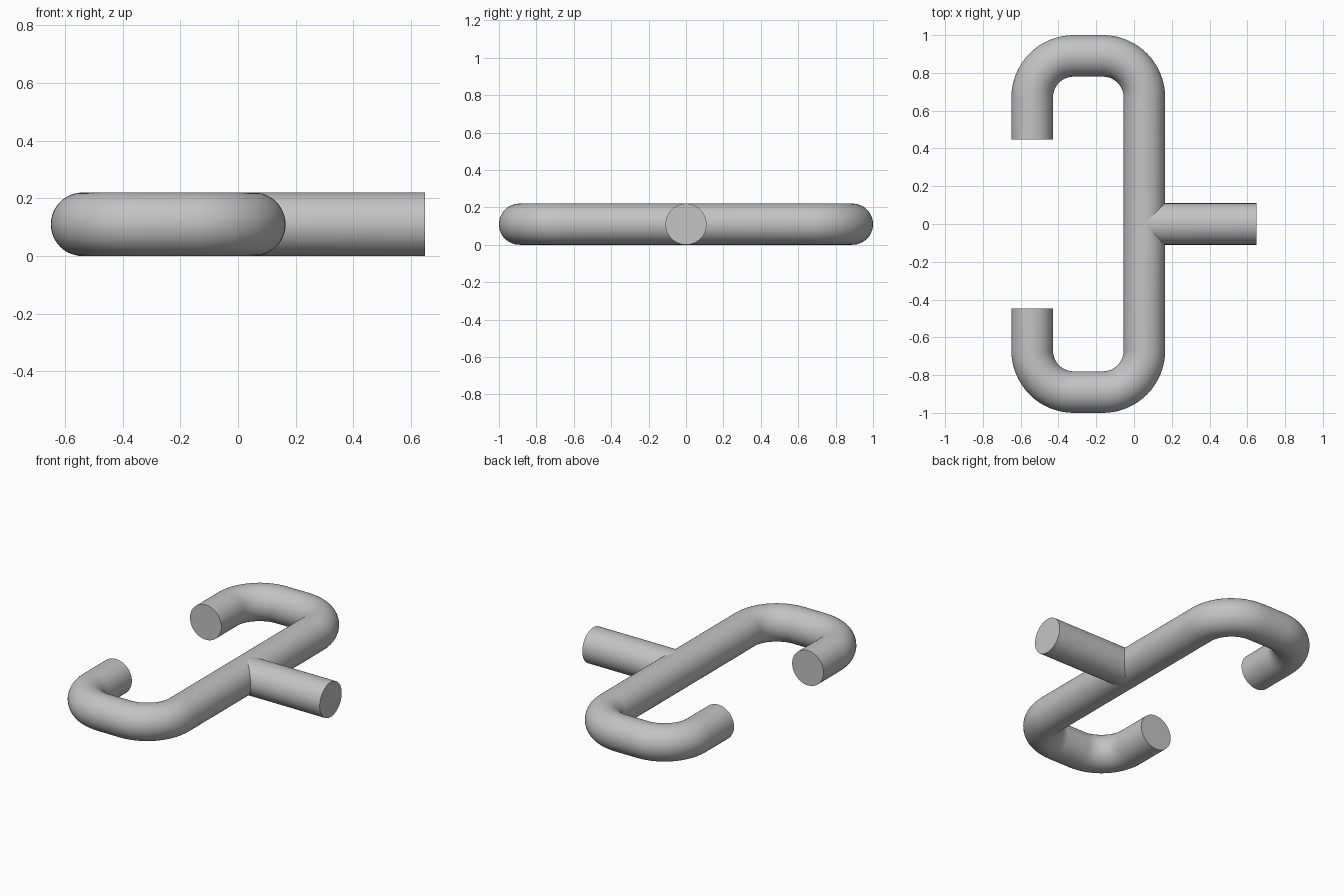
import bpy, bmesh, math
from mathutils import Vector

if "Cube" in bpy.data.objects:
    bpy.data.objects.remove(bpy.data.objects["Cube"])

R = 0.11          # tube radius
BEND = 0.22       # bend radius on the centre line
X_BAR, X_HOOK = 0.055, -0.539
Y_TOP, Y_END, X_END = 0.89, 0.447, 0.648
SEG, STEPS = 48, 16

steel = bpy.data.materials.new("grey_steel")
steel.diffuse_color = (0.55, 0.55, 0.55, 1)
steel.use_nodes = True
steel.node_tree.nodes["Principled BSDF"].inputs["Base Color"].default_value = steel.diffuse_color


def sweep(bm, path):
    """Sweep a circle along (x, y, heading) stations; return the rings."""
    rings = []
    for x, y, h in path:
        side = Vector((math.sin(h), -math.cos(h), 0))
        rings.append([bm.verts.new(Vector((x, y, R))
                      + side * R * math.cos(2 * math.pi * i / SEG)
                      + Vector((0, 0, R * math.sin(2 * math.pi * i / SEG))))
                      for i in range(SEG)])
    for a, b in zip(rings, rings[1:]):
        for i in range(SEG):
            j = (i + 1) % SEG
            bm.faces.new((a[i], a[j], b[j], b[i]))
    bm.faces.new(rings[-1])
    return rings


def finish(bm, name):
    bmesh.ops.recalc_face_normals(bm, faces=bm.faces)
    mesh = bpy.data.meshes.new(name)
    bm.to_mesh(mesh)
    bm.free()
    mesh.materials.append(steel)
    obj = bpy.data.objects.new(name, mesh)
    bpy.context.collection.objects.link(obj)
    bpy.ops.object.select_all(action='DESELECT')
    obj.select_set(True)
    bpy.context.view_layer.objects.active = obj
    bpy.ops.object.shade_smooth_by_angle(angle=math.radians(35))
    return obj


def bend(cx, cy, start):
    """Quarter turn to the left about a centre, from a start angle."""
    for k in range(STEPS + 1):
        a = start + math.pi / 2 * k / STEPS
        yield cx + BEND * math.cos(a), cy + BEND * math.sin(a), a + math.pi / 2


# Half of the hooked bar, mirrored across y = 0
bm = bmesh.new()
path = [(X_BAR, 0, math.pi / 2)]
path += bend(X_BAR - BEND, Y_TOP - BEND, 0)
path += bend(X_HOOK + BEND, Y_TOP - BEND, math.pi / 2)
path.append((X_HOOK, Y_END, 1.5 * math.pi))
rings = sweep(bm, path)
for v in rings[0]:                      # mitred opening for the stem
    v.co.y = max(0, v.co.x - X_BAR)
bar = finish(bm, "hooked_bar")
mirror = bar.modifiers.new("mirror", 'MIRROR')
mirror.use_axis = (False, True, False)

# Stem with a mitred inner end
bm = bmesh.new()
rings = sweep(bm, [(X_BAR, 0, 0), (X_END, 0, 0)])
for v in rings[0]:
    v.co.x = X_BAR + abs(v.co.y)
finish(bm, "stem")
